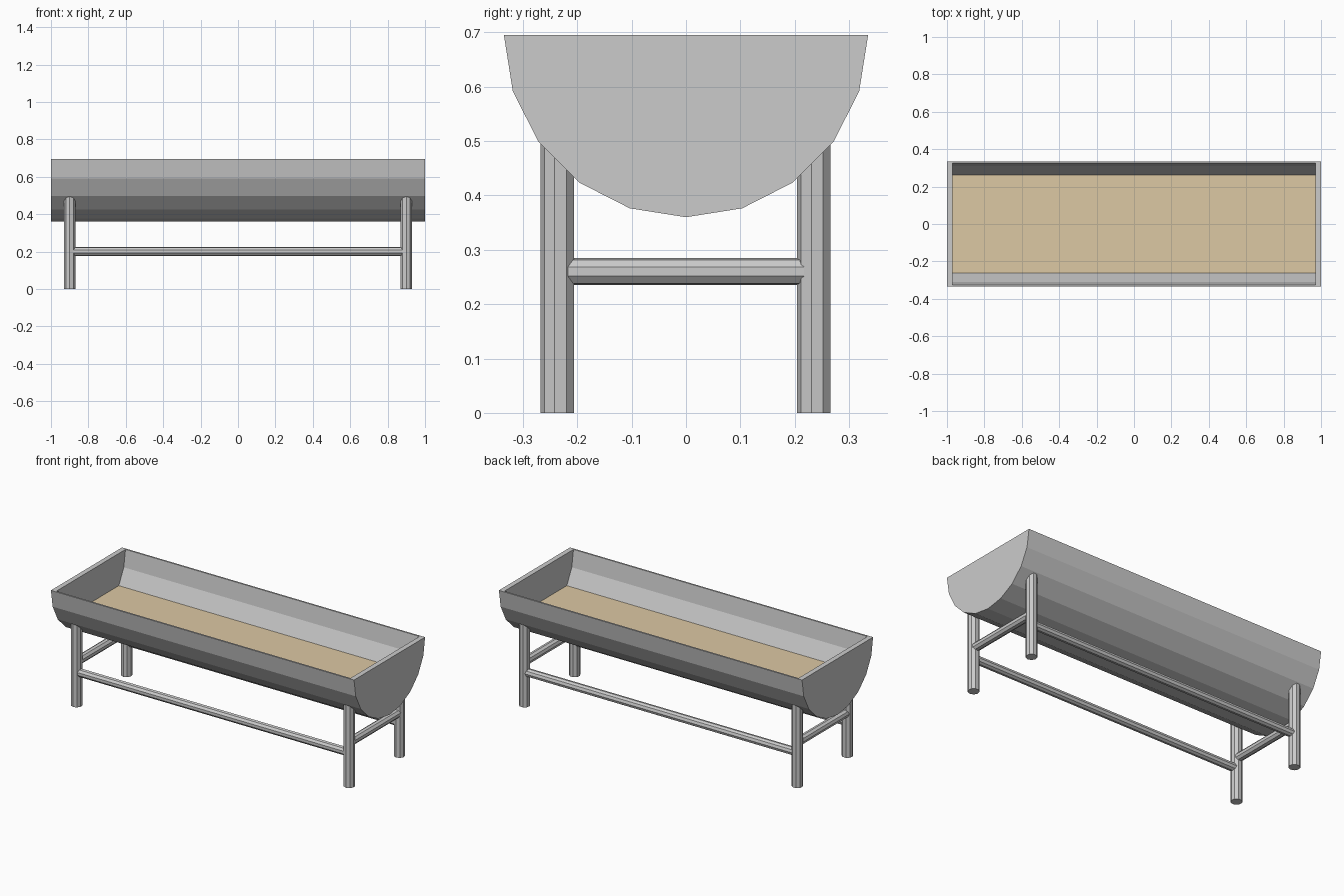
import bpy, bmesh
from math import sin, cos, pi
from mathutils import Vector

if "Cube" in bpy.data.objects:
    bpy.data.objects.remove(bpy.data.objects["Cube"])

RIM_Z, R_OUT, R_IN = 0.695, 0.335, 0.325
LEG_X, LEG_Y = 0.9, 0.236


def finish(bm, name):
    bmesh.ops.recalc_face_normals(bm, faces=bm.faces)
    me = bpy.data.meshes.new(name)
    bm.to_mesh(me)
    bm.free()
    ob = bpy.data.objects.new(name, me)
    bpy.context.collection.objects.link(ob)
    return ob


def prism(name, ring, direction):
    """Extrude a closed ring of points along a direction."""
    bm = bmesh.new()
    face = bm.faces.new([bm.verts.new(p) for p in ring])
    ext = bmesh.ops.extrude_face_region(bm, geom=[face], use_keep_orig=True)
    verts = [g for g in ext["geom"] if isinstance(g, bmesh.types.BMVert)]
    bmesh.ops.translate(bm, vec=direction, verts=verts)
    return finish(bm, name)


def half_round(r, x):
    return [Vector((x, -r * cos(i * pi / 10), RIM_Z - r * sin(i * pi / 10)))
            for i in range(11)]


def tube(name, start, end, r, u, v):
    """Nine-sided bar; its first corner points along u."""
    start, end, u, v = map(Vector, (start, end, u, v))
    ring = [start + r * (u * cos(i * 2 * pi / 9) + v * sin(i * 2 * pi / 9))
            for i in range(9)]
    return prism(name, ring, end - start)


# Trough shell and solid end plates
shell = half_round(R_OUT, -0.97) + half_round(R_IN, -0.97)[::-1]
prism("trough_shell", shell, Vector((1.94, 0, 0)))
for side, x in (("left", -1.0), ("right", 0.97)):
    prism(side + "_end_plate", half_round(R_OUT, x), Vector((0.03, 0, 0)))

# Feed surface inside the trough
bm = bmesh.new()
bm.faces.new([bm.verts.new((x, y, 0.503)) for x, y in
              ((-0.97, -0.263), (0.97, -0.263), (0.97, 0.263), (-0.97, 0.263))])
feed = finish(bm, "feed")
mat = bpy.data.materials.new("feed_tan")
mat.diffuse_color = (0.72, 0.58, 0.37, 1)
mat.use_nodes = True
mat.node_tree.nodes["Principled BSDF"].inputs["Base Color"].default_value = mat.diffuse_color
feed.data.materials.append(mat)

# Legs
for fb, y in (("front", -LEG_Y), ("back", LEG_Y)):
    for lr, x in (("left", -LEG_X), ("right", LEG_X)):
        tube(f"{fb}_{lr}_leg", (x, y, 0), (x, y, 0.497), 0.0315,
             (0, -1, 0), (1, 0, 0))
    # Long rails between the legs
    tube(fb + "_rail", (-LEG_X, y, 0.2), (LEG_X, y, 0.2), 0.024,
         (0, 1, 0), (0, 0, 1))

# Short cross rails
for lr, x in (("left", -LEG_X), ("right", LEG_X)):
    tube(lr + "_cross_rail", (x, -LEG_Y, 0.26), (x, LEG_Y, 0.26), 0.025,
         (-1, 0, 0), (0, 0, 1))
